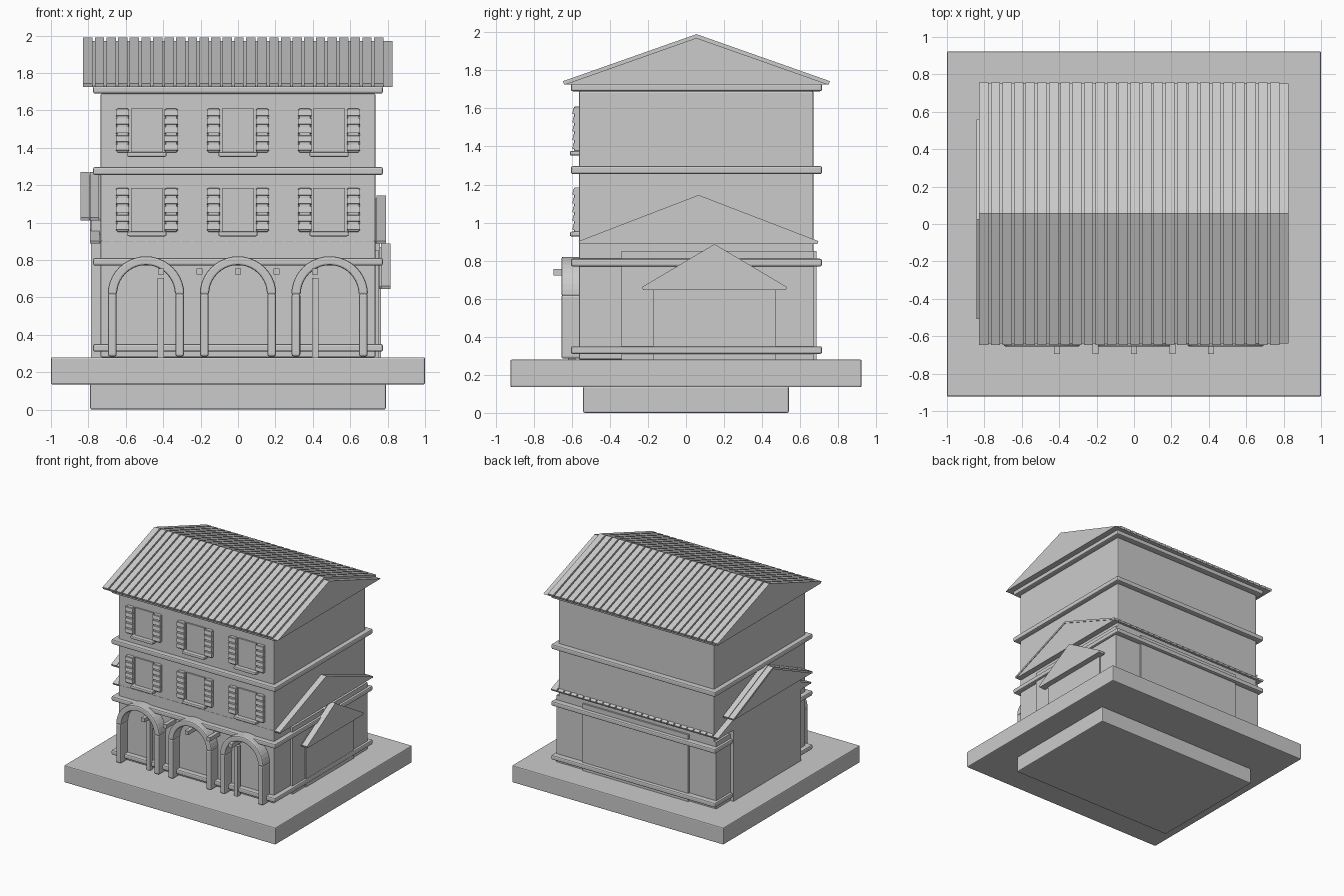
import bpy, bmesh, math

if "Cube" in bpy.data.objects:
    bpy.data.objects.remove(bpy.data.objects["Cube"])


def finish(name, bm, bevel=0.0):
    bmesh.ops.recalc_face_normals(bm, faces=bm.faces)
    me = bpy.data.meshes.new(name)
    bm.to_mesh(me)
    bm.free()
    ob = bpy.data.objects.new(name, me)
    bpy.context.collection.objects.link(ob)
    if bevel:
        m = ob.modifiers.new("Bevel", 'BEVEL')
        m.width = bevel
        m.segments = 2
        m.limit_method = 'ANGLE'
    return ob


def add_box(bm, x, y, z):
    vs = [bm.verts.new((a, b, c)) for a in x for b in y for c in z]
    for f in ((0, 1, 3, 2), (4, 6, 7, 5), (0, 4, 5, 1), (2, 3, 7, 6), (0, 2, 6, 4), (1, 5, 7, 3)):
        bm.faces.new([vs[i] for i in f])


def box(name, x, y, z, bevel=0.0):
    bm = bmesh.new()
    add_box(bm, x, y, z)
    return finish(name, bm, bevel)


def add_extrusion(bm, pts, axis, a, b):
    # closed profile swept from a to b along x (profile y,z) or y (profile x,z)
    def place(t, p):
        return (t, p[0], p[1]) if axis == 'x' else (p[0], t, p[1])
    va = [bm.verts.new(place(a, p)) for p in pts]
    vb = [bm.verts.new(place(b, p)) for p in pts]
    bm.faces.new(va)
    bm.faces.new(vb[::-1])
    n = len(pts)
    for i in range(n):
        bm.faces.new((va[i], va[(i + 1) % n], vb[(i + 1) % n], vb[i]))


def gable_roof(name, x, y, ze, zr, starts, width, t=0.02):
    # solid gable with raised tile strips running down both slopes
    ym = (y[0] + y[1]) / 2
    bm = bmesh.new()
    add_extrusion(bm, [(y[0], ze), (y[1], ze), (ym, zr - t)], 'x', *x)
    finish(name + "_core", bm)
    bm = bmesh.new()
    strip = [(y[0], ze), (ym, zr - t), (y[1], ze), (y[1] + 0.006, ze + t * 0.9),
             (ym, zr), (y[0] - 0.006, ze + t * 0.9)]
    for s in starts:
        add_extrusion(bm, strip, 'x', s, s + width)
    finish(name + "_tiles", bm)


# base
box("foundation", (-0.79, 0.79), (-0.54, 0.54), (0, 0.14), 0.008)
box("base_plate", (-1, 1), (-0.923, 0.923), (0.135, 0.28), 0.008)

# walls
box("main_walls", (-0.735, 0.735), (-0.563, 0.67), (0.28, 1.69), 0.008)
box("side_walls", (-0.755, 0.755), (-0.34, 0.67), (0.28, 0.85))
box("back_wall", (-0.5, 0.5), (0.5, 0.685), (0.28, 0.85))
box("right_wing", (0.7, 0.765), (-0.174, 0.474), (0.28, 0.65))
box("left_wing", (-0.785, -0.7), (-0.43, 0.48), (0.28, 1.02))

# horizontal mouldings
for i, (z0, z1) in enumerate([(0.31, 0.35), (0.77, 0.81), (1.255, 1.297), (1.69, 1.73)]):
    box(f"moulding_{i}", (-0.775, 0.775), (-0.605, 0.715), (z0, z1), 0.01)

# roofs
gable_roof("main_roof", (-0.825, 0.825), (-0.64, 0.75), 1.725, 1.99,
           [-0.828 + i * 0.0622 for i in range(26)], 0.05)
gable_roof("middle_roof", (-0.785, 0.785), (-0.558, 0.69), 0.888, 1.145,
           [-0.79 + i * 0.0612 for i in range(26)], 0.05, 0.016)
gable_roof("right_wing_roof", (0.7, 0.815), (-0.225, 0.525), 0.645, 0.887,
           [0.71, 0.765], 0.05, 0.018)
gable_roof("left_wing_roof", (-0.835, -0.7), (-0.503, 0.553), 1.012, 1.27,
           [-0.842, -0.79], 0.048, 0.018)

# windows with louvred shutters and sills
for r, z in enumerate((0.945, 1.37)):
    for c, x in enumerate((-0.487, 0, 0.487)):
        n = f"{r}_{c}"
        box("window_pane_" + n, (x - 0.085, x + 0.085), (-0.575, -0.55), (z, z + 0.24))
        box("window_sill_" + n, (x - 0.105, x + 0.105), (-0.61, -0.55), (z - 0.018, z + 0.007), 0.008)
        for s in (-1, 1):
            cx = x + s * 0.13
            box(f"shutter_{n}_{s}", (cx - 0.031, cx + 0.031), (-0.588, -0.55),
                (z + 0.005, z + 0.24), 0.006)
            bm = bmesh.new()
            for k in range(5):
                zk = z + 0.012 + k * 0.046
                add_extrusion(bm, [(-0.57, zk), (-0.597, zk + 0.006), (-0.592, zk + 0.036),
                                   (-0.57, zk + 0.04)], 'x', cx - 0.035, cx + 0.035)
            finish(f"shutter_slats_{n}_{s}", bm)

# arcade arches on posts
for c, x in enumerate((-0.492, 0, 0.49)):
    arc = [(i * math.pi / 20) for i in range(21)]
    pts = [(x + 0.205 * math.cos(a), 0.615 + 0.205 * math.sin(a)) for a in arc]
    pts += [(x + 0.155 * math.cos(a), 0.615 + 0.205 * math.sin(a) * 0.77) for a in reversed(arc)]
    bm = bmesh.new()
    add_extrusion(bm, pts, 'y', -0.655, -0.55)
    finish(f"arch_{c}", bm, 0.01)
    for s in (-1, 1):
        px = x + s * 0.18
        box(f"arch_post_{c}_{s}", (px - 0.023, px + 0.023), (-0.655, -0.55), (0.285, 0.62), 0.01)

# beam ends and slim poles
for i in range(5):
    x = (i - 2) * 0.206
    box(f"beam_end_{i}", (x - 0.016, x + 0.016), (-0.695, -0.55), (0.722, 0.755))
for s in (-1, 1):
    box(f"pole_{s}", (s * 0.413 - 0.017, s * 0.413 + 0.017), (-0.62, -0.58), (0.28, 0.705))
